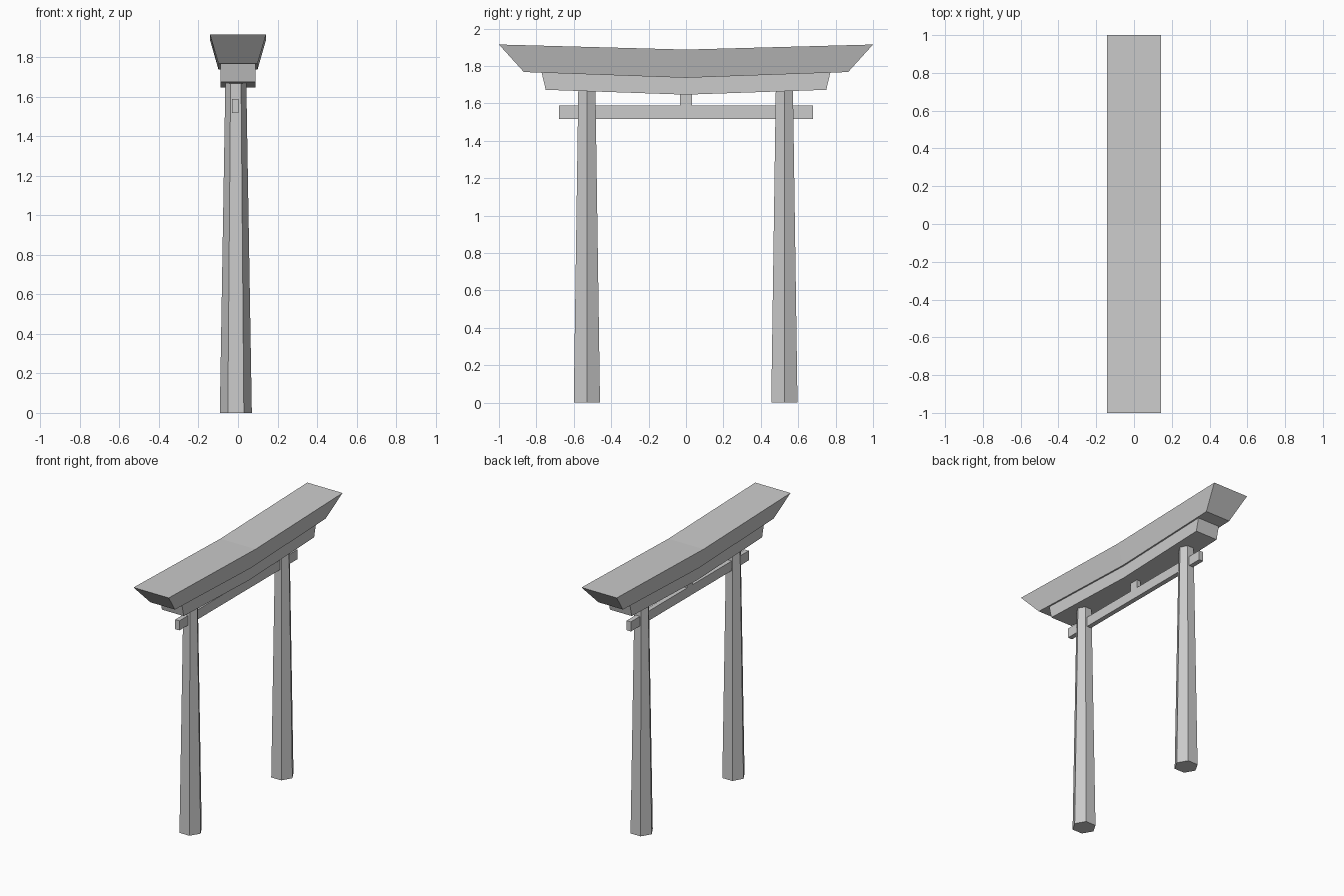
import bpy, bmesh, math
from mathutils import Matrix, Vector

if "Cube" in bpy.data.objects:
    bpy.data.objects.remove(bpy.data.objects["Cube"])


def finish(name, bm):
    bmesh.ops.recalc_face_normals(bm, faces=bm.faces)
    mesh = bpy.data.meshes.new(name)
    bm.to_mesh(mesh)
    bm.free()
    obj = bpy.data.objects.new(name, mesh)
    bpy.context.collection.objects.link(obj)
    return obj


def bent_beam(name, top, bottom):
    """Beam along y, bent up at both ends.
    top / bottom = (half width, half length, centre z, end z)"""
    bm = bmesh.new()
    rings = []
    for s in (-1, 0, 1):
        ring = []
        for (w, length, zc, ze), sides in ((bottom, (-1, 1)), (top, (1, -1))):
            for side in sides:
                ring.append(bm.verts.new((side * w, s * length, ze if s else zc)))
        rings.append(ring)
    for a, b in zip(rings, rings[1:]):
        for i in range(4):
            j = (i + 1) % 4
            bm.faces.new((a[i], a[j], b[j], b[i]))
    bm.faces.new(rings[0])
    bm.faces.new(rings[-1])
    return finish(name, bm)


def box(name, center, size):
    bm = bmesh.new()
    bmesh.ops.create_cube(bm, size=1, matrix=Matrix.LocRotScale(
        Vector(center), None, Vector(size)))
    return finish(name, bm)


# Flared roof beam and the narrower lintel below it
bent_beam("roof_beam", (0.142, 1.0, 1.888, 1.915), (0.099, 0.867, 1.737, 1.768))
bent_beam("upper_lintel", (0.088, 0.773, 1.74, 1.77), (0.088, 0.75, 1.647, 1.673))

# Straight tie beam and centre strut
box("tie_beam", (-0.014, 0, 1.553), (0.034, 1.356, 0.07))
box("centre_strut", (-0.014, 0, 1.625), (0.034, 0.065, 0.09))

# Tapered six-sided pillars, corners facing +/-x
height = 1.675
for side, label in ((-1, "front"), (1, "back")):
    bm = bmesh.new()
    bmesh.ops.create_cone(bm, cap_ends=True, segments=6, radius1=0.081,
                          radius2=0.053, depth=height,
                          matrix=Matrix.Translation((-0.011, side * 0.528 - 0.002, height / 2))
                          @ Matrix.Rotation(math.radians(90), 4, 'Z'))
    finish(label + "_pillar", bm)
